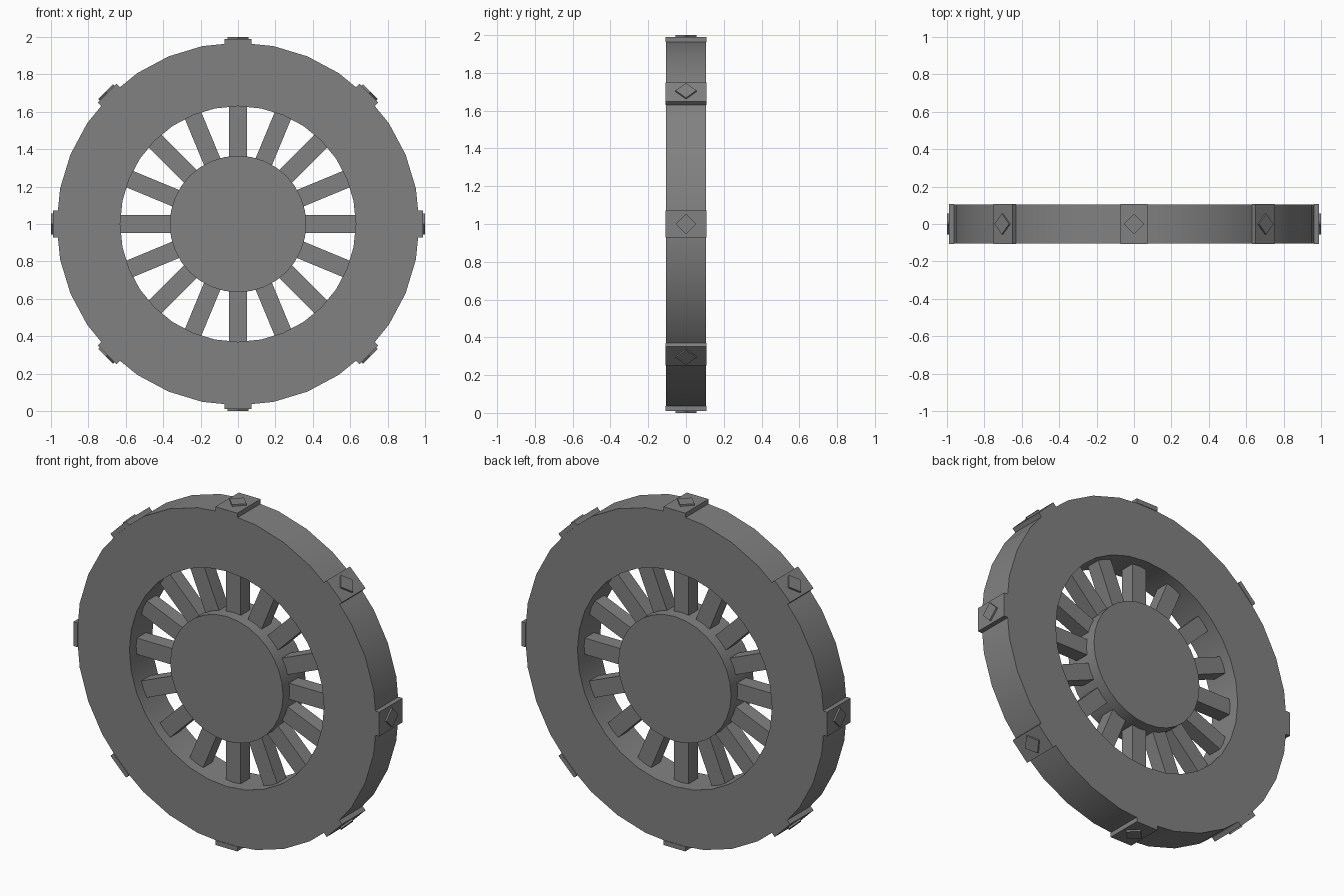
import bpy, bmesh
from math import pi, radians
from mathutils import Matrix, Vector

if "Cube" in bpy.data.objects:
    bpy.data.objects.remove(bpy.data.objects["Cube"])

CENTRE = Vector((0, 0, 1))
SIDES = 32

metal = bpy.data.materials.new("grey")
metal.use_nodes = True
metal.diffuse_color = (0.22, 0.22, 0.22, 1)
metal.node_tree.nodes["Principled BSDF"].inputs["Base Color"].default_value = (0.22, 0.22, 0.22, 1)


def finish(bm, name, smooth=False):
    """Turn a bmesh into an object at the wheel centre."""
    bmesh.ops.recalc_face_normals(bm, faces=bm.faces)
    mesh = bpy.data.meshes.new(name)
    bm.to_mesh(mesh)
    bm.free()
    mesh.materials.append(metal)
    obj = bpy.data.objects.new(name, mesh)
    obj.location = CENTRE
    bpy.context.collection.objects.link(obj)
    if smooth:
        bpy.ops.object.select_all(action="DESELECT")
        obj.select_set(True)
        bpy.context.view_layer.objects.active = obj
        bpy.ops.object.shade_smooth_by_angle(angle=radians(30))
    return obj


def around(name, count, build):
    """Repeat a part, built at the top of the wheel, around the axle."""
    for i in range(count):
        bm = bmesh.new()
        build(bm)
        bm.transform(Matrix.Rotation(2 * pi * i / count, 4, "Y"))
        finish(bm, f"{name}_{i + 1}")


def box(bm, width, depth, low, high):
    size = Matrix.Diagonal((width, depth, high - low, 1))
    bmesh.ops.create_cube(bm, size=1, matrix=Matrix.Translation((0, 0, (low + high) / 2)) @ size)


# Rim: a rectangular section spun around the axle
bm = bmesh.new()
section = [(0.63, -0.105), (0.97, -0.105), (0.97, 0.105), (0.63, 0.105)]
verts = [bm.verts.new((0, y, r)) for r, y in section]
edges = [bm.edges.new((verts[i], verts[(i + 1) % 4])) for i in range(4)]
bmesh.ops.spin(bm, geom=verts + edges, cent=(0, 0, 0), axis=(0, 1, 0),
               angle=2 * pi, steps=SIDES, use_merge=True)
bmesh.ops.remove_doubles(bm, verts=bm.verts, dist=0.0001)
finish(bm, "rim", smooth=True)

# Hub: a solid disc
bm = bmesh.new()
bmesh.ops.create_cone(bm, cap_ends=True, segments=SIDES, radius1=0.365, radius2=0.365,
                      depth=0.21, matrix=Matrix.Rotation(pi / 2, 4, "X"))
finish(bm, "hub", smooth=True)

# Spokes
around("spoke", 16, lambda bm: box(bm, 0.095, 0.085, 0.34, 0.64))

# Tread plates
around("tread_plate", 8, lambda bm: box(bm, 0.142, 0.216, 0.963, 0.99))

# Diamond studs on the plates
around("diamond_stud", 8, lambda bm: bmesh.ops.create_cone(
    bm, cap_ends=True, segments=4, radius1=0.055, radius2=0.055, depth=0.02,
    matrix=Matrix.Translation((0, 0, 0.99))))
